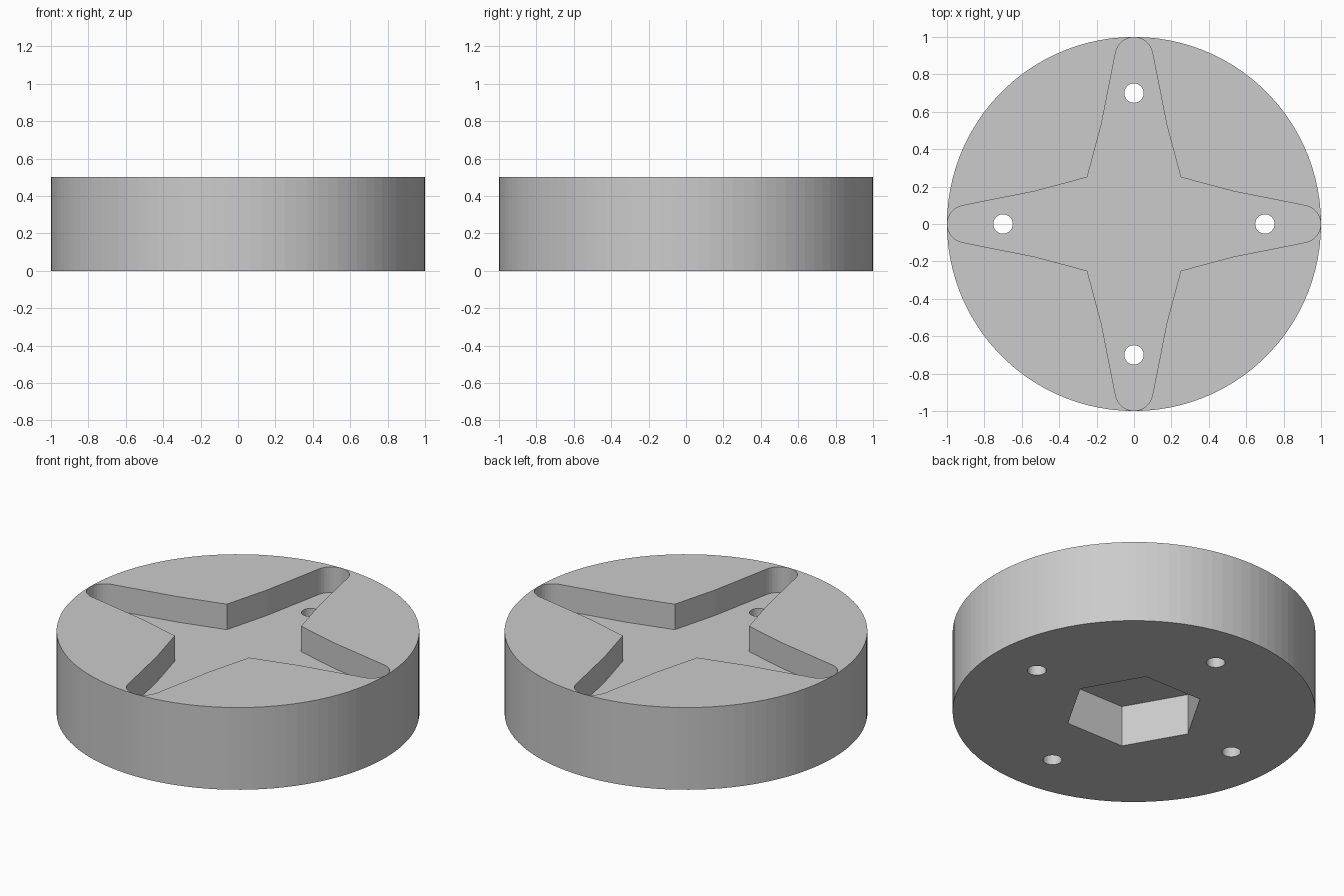
import bpy, bmesh
from math import sin, cos, pi, radians
from mathutils import Vector, Matrix

cube = bpy.data.objects.get("Cube")
if cube:
    bpy.data.objects.remove(cube)

HEIGHT = 0.5
STAR_DEPTH = 0.155
HEX_DEPTH = 0.25

grey = bpy.data.materials.new("plain grey")
grey.use_nodes = True
grey.diffuse_color = (0.6, 0.6, 0.6, 1)
grey.node_tree.nodes["Principled BSDF"].inputs["Base Color"].default_value = (0.6, 0.6, 0.6, 1)


def circle(radius, sides, centre=(0, 0)):
    return [(centre[0] + radius * cos(2 * pi * i / sides),
             centre[1] + radius * sin(2 * pi * i / sides)) for i in range(sides)]


def prism(name, outline, bottom, top):
    """Extrude a counter-clockwise outline from bottom to top."""
    bm = bmesh.new()
    face = bm.faces.new([bm.verts.new((x, y, bottom)) for x, y in outline])
    result = bmesh.ops.extrude_face_region(bm, geom=[face])
    verts = [v for v in result["geom"] if isinstance(v, bmesh.types.BMVert)]
    bmesh.ops.translate(bm, verts=verts, vec=(0, 0, top - bottom))
    bmesh.ops.recalc_face_normals(bm, faces=bm.faces)
    mesh = bpy.data.meshes.new(name)
    bm.to_mesh(mesh)
    bm.free()
    mesh.materials.append(grey)
    obj = bpy.data.objects.new(name, mesh)
    bpy.context.collection.objects.link(obj)
    return obj


def cut(body, cutter):
    """Subtract the cutter from the body, then discard it."""
    cutter.hide_render = True
    mod = body.modifiers.new(cutter.name, "BOOLEAN")
    mod.operation = "DIFFERENCE"
    mod.solver = "EXACT"
    mod.object = cutter
    bpy.context.view_layer.objects.active = body
    bpy.ops.object.modifier_apply(modifier=mod.name)
    bpy.data.objects.remove(cutter)


# One arm of the star: tapered sides, rounded tip, shared inner corner
arm = [(0.53, -0.175)]
for i in range(17):
    a = radians(-80 + 10 * i)
    arm.append((0.898 + 0.1 * cos(a), 0.1 * sin(a)))
arm += [(0.53, 0.175), (0.25, 0.25)]

star = []
for k in range(4):
    turn = Matrix.Rotation(k * pi / 2, 2)
    star += [tuple(turn @ Vector(p)) for p in arm]

# Round body with star recess above and hexagonal recess below
body = prism("round_body", circle(1, 100), 0, HEIGHT)
cut(body, prism("star_recess", star, HEIGHT - STAR_DEPTH, HEIGHT + 0.1))
cut(body, prism("hex_recess", circle(0.387, 6), -0.1, HEX_DEPTH))

# Four through holes, one in each arm
for k in range(4):
    centre = (0.7 * cos(k * pi / 2), 0.7 * sin(k * pi / 2))
    cut(body, prism("screw_hole", circle(0.052, 32, centre), -0.1, HEIGHT + 0.1))
